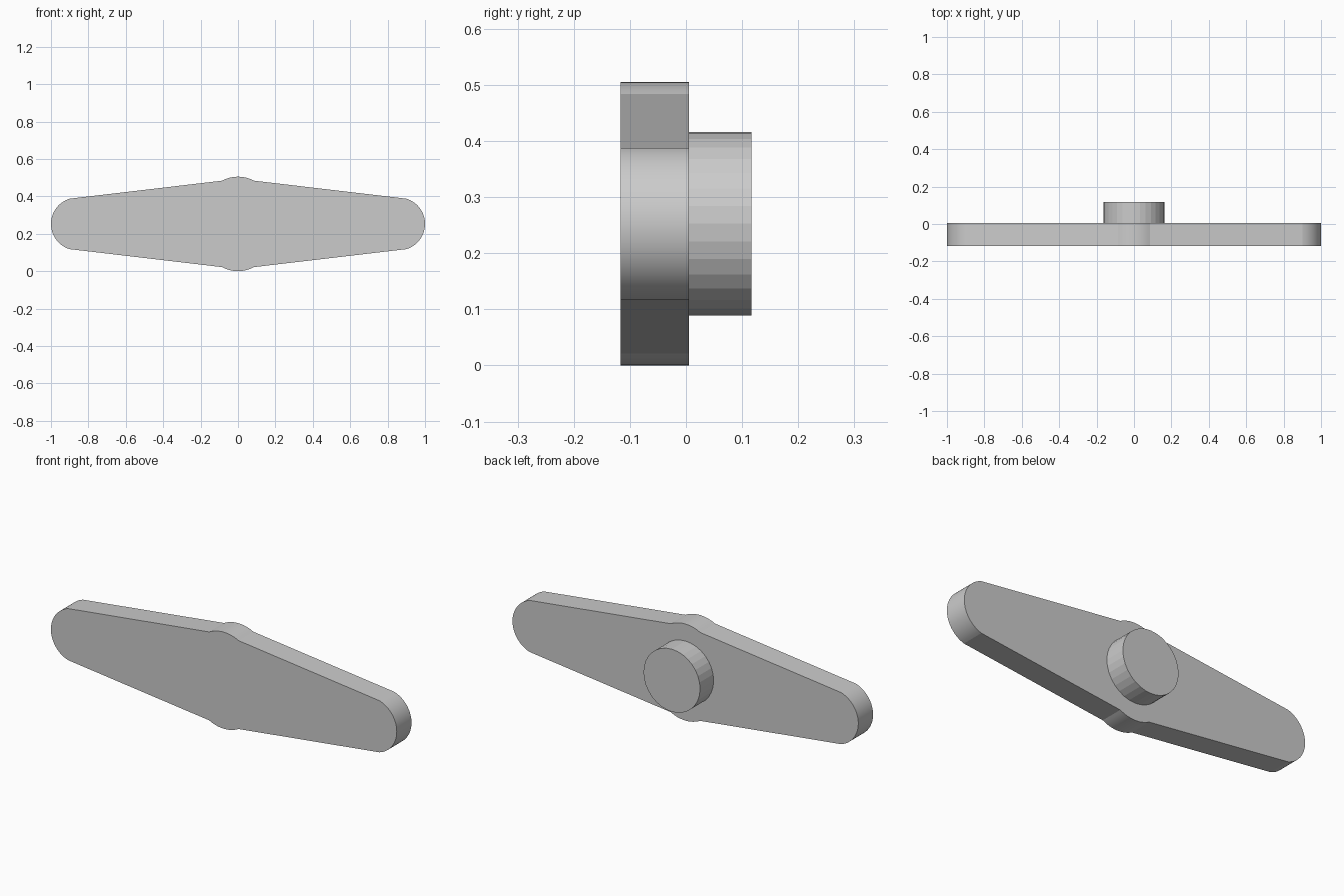
import bpy, bmesh, math

if "Cube" in bpy.data.objects:
    bpy.data.objects.remove(bpy.data.objects["Cube"])

CZ = 0.2525                      # height of the centre line
Y0, Y1, Y2 = -0.117, 0.005, 0.117  # front of plate, back of plate, back of boss

grey = bpy.data.materials.new("grey")
grey.diffuse_color = (0.6, 0.6, 0.6, 1)
grey.use_nodes = True
grey.node_tree.nodes["Principled BSDF"].inputs["Base Color"].default_value = grey.diffuse_color


def arc(cx, cz, r, a0, a1, n):
    """Points on a circular arc, angles in radians."""
    return [(cx + r * math.cos(a0 + (a1 - a0) * i / n),
             cz + r * math.sin(a0 + (a1 - a0) * i / n)) for i in range(n + 1)]


def extrude_profile(name, points, y0, y1):
    """Solid made by pushing an x-z outline from y0 to y1."""
    bm = bmesh.new()
    face = bm.faces.new([bm.verts.new((x, y0, z + CZ)) for x, z in points])
    ext = bmesh.ops.extrude_face_region(bm, geom=[face], use_keep_orig=True)
    verts = [v for v in ext["geom"] if isinstance(v, bmesh.types.BMVert)]
    bmesh.ops.translate(bm, verts=verts, vec=(0, y1 - y0, 0))
    bmesh.ops.recalc_face_normals(bm, faces=bm.faces)
    me = bpy.data.meshes.new(name)
    bm.to_mesh(me)
    bm.free()
    me.materials.append(grey)
    ob = bpy.data.objects.new(name, me)
    bpy.context.collection.objects.link(ob)
    return ob


# Handle plate: rounded ends, tapered edges, shallow bump at the middle
end_r = 0.141
end_a = math.atan2(0.135, 0.9 - (1 - end_r))
bump_r = 0.179
bump_a = math.asin(0.085 / bump_r)
half = arc(1 - end_r, 0, end_r, -end_a, end_a, 28)
half += arc(0, 0.2525 - bump_r, bump_r, math.pi / 2 - bump_a, math.pi / 2 + bump_a, 12)
outline = half + [(-x, -z) for x, z in half]
plate = extrude_profile("handle_plate", outline, Y0, Y1)
bpy.context.view_layer.objects.active = plate
plate.select_set(True)
bpy.ops.object.shade_smooth_by_angle(angle=math.radians(8))

# Round boss on the back, faceted
boss_outline = arc(0, 0, 0.1635, 0, 2 * math.pi, 32)[:-1]
extrude_profile("back_boss", boss_outline, Y1 - 0.005, Y2)
